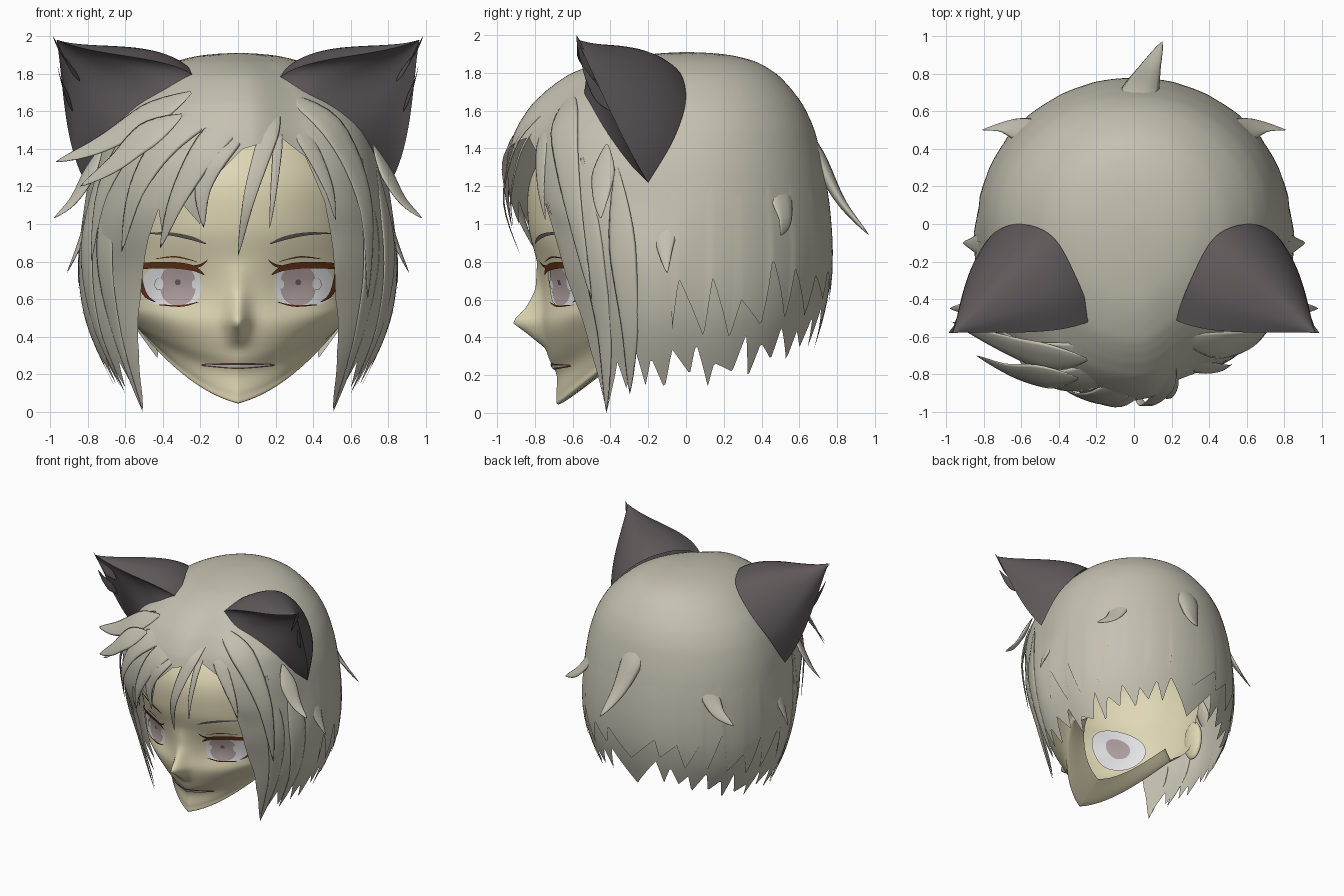
import bpy, bmesh, math, random
from mathutils import Vector

if "Cube" in bpy.data.objects:
    bpy.data.objects.remove(bpy.data.objects["Cube"])

random.seed(4)

def material(name, *rgb):
    m = bpy.data.materials.new(name)
    m.diffuse_color = (*rgb, 1)
    m.use_nodes = True
    m.node_tree.nodes["Principled BSDF"].inputs["Base Color"].default_value = m.diffuse_color
    return m

HAIR = material("ash_hair", .56, .53, .44)
SKIN = material("pale_skin", .74, .68, .46)
EARS = material("dark_fur", .115, .098, .102)
WHITE = material("eye_white", .86, .86, .88)
IRIS = material("iris_pink_grey", .46, .37, .37)
PUPIL = material("pupil_grey", .16, .11, .11)
LASH = material("lash_brown", .13, .035, .01)
BROW = material("brow_grey", .12, .10, .085)
MOUTH = material("mouth_brown", .13, .06, .045)

def smoothstep(a, b, x):
    t = max(0, min(1, (x - a) / (b - a)))
    return t * t * (3 - 2 * t)

def curve(pts, t):
    """Catmull-Rom through pts, t in 0..1"""
    n = len(pts) - 1
    i = min(int(t * n), n - 1)
    f = t * n - i
    p = [Vector(pts[max(0, min(n, i + k))]) for k in (-1, 0, 1, 2)]
    return .5 * (2 * p[1] + (p[2] - p[0]) * f + (2 * p[0] - 5 * p[1] + 4 * p[2] - p[3]) * f * f
                 + (3 * p[1] - p[0] - 3 * p[2] + p[3]) * f ** 3)

def linear(table, x):
    for a, b in zip(table, table[1:]):
        if x <= b[0]:
            t = max(0, (x - a[0]) / (b[0] - a[0]))
            return [p + (q - p) * t for p, q in zip(a[1:], b[1:])]
    return list(table[-1][1:])

def grid(name, fn, nu, nv, mat, skip=None):
    """Smooth sheet from a function of u, v in 0..1"""
    bm = bmesh.new()
    g = [[bm.verts.new(fn(i / nu, j / nv)) for j in range(nv + 1)] for i in range(nu + 1)]
    for i in range(nu):
        for j in range(nv):
            q = (g[i][j], g[i + 1][j], g[i + 1][j + 1], g[i][j + 1])
            if skip and skip(sum((v.co for v in q), Vector()) / 4):
                continue
            bm.faces.new(q)
    bmesh.ops.remove_doubles(bm, verts=bm.verts, dist=.0003)
    bmesh.ops.recalc_face_normals(bm, faces=bm.faces)
    me = bpy.data.meshes.new(name)
    bm.to_mesh(me)
    bm.free()
    me.materials.append(mat)
    for p in me.polygons:
        p.use_smooth = True
    ob = bpy.data.objects.new(name, me)
    bpy.context.collection.objects.link(ob)
    return ob

def strand(name, pts, w, mat=HAIR, thick=.14):
    """Flat lock along a path, pointed at both ends, lying against the head"""
    def fn(u, v):
        p = curve(pts, v)
        tan = (curve(pts, min(1, v + .02)) - curve(pts, max(0, v - .02))).normalized()
        out = p - Vector((0, 0, .9))
        out = (out - tan * out.dot(tan)).normalized()
        r = w * smoothstep(-.08, .35, v) * (1 - v ** 1.8) + .0005
        a = u * math.tau
        return p + tan.cross(out) * r * math.cos(a) + out * r * thick * math.sin(a)
    return grid(name, fn, 10, 16, mat)

# ---- face mask: rows of (height, jaw rise, half width, front y, side y)
ROWS = [(.2, .27, .4, -.45, -.1), (.05, .37, .5, -.66, -.15), (.09, .36, .53, -.685, -.15),
        (.2, .28, .58, -.685, -.15), (.3, .2, .61, -.73, -.15), (.45, .1, .64, -.765, -.14),
        (.6, .03, .66, -.765, -.13), (.8, 0, .68, -.79, -.12), (1.0, 0, .7, -.835, -.1),
        (1.25, 0, .68, -.82, -.1), (1.5, 0, .56, -.66, -.1)]
NOSE = [(.34, 0), (.42, .08), (.48, .155), (.55, .09), (.65, .03), (.8, 0)]

def face_pt(a, v):
    z, k, w, yf, yb = curve(ROWS, v)
    s, c = abs(math.sin(a)), math.cos(a)
    x = w * math.sin(a)
    # the jaw narrows to a point, the brow is round
    point = 1 - smoothstep(.05, .5, z)
    c = math.copysign(abs(c) ** (1 + .5 * point), c)
    if c > 0:
        c += (1 - s - c) * .35 * point
    y = yb + (yf - yb) * c
    z += k * (.65 * s * s + .35 * s)
    if v > .15:
        y -= linear(NOSE, z)[0] * math.exp(-(x / .055) ** 2)
        y += .04 * math.exp(-((abs(x) - .3) / .17) ** 2 - ((z - .66) / .15) ** 2)
    return Vector((x, y, z))

def on_face(x, z, off):
    lo, hi = .1, 1
    for _ in range(22):
        v = (lo + hi) / 2
        p = face_pt(math.asin(max(-1, min(1, x / curve(ROWS, v)[2]))), v)
        lo, hi = (v, hi) if p.z < z else (lo, v)
    return Vector((x, p.y - off, z))

def face_fn(u, v):
    s = 2 * u - 1
    return face_pt(math.copysign(abs(s) ** 1.4, s) * math.radians(98), v)

grid("face", face_fn, 64, 60, SKIN,
     lambda c: c.y < -.3 and ((abs(c.x) - .335) / .12) ** 2 + ((c.z - .67) / .08) ** 2 < 1)

# ---- painted face details
def patch(name, x, z, rx, rz, off, mat, power=2):
    def fn(u, v):
        c, s = math.cos(u * math.tau), math.sin(u * math.tau)
        e = lambda t: math.copysign(abs(t) ** (2 / power), t)
        return on_face(x + rx * v * e(c), z + rz * v * e(s), off)
    grid(name, fn, 32, 5, mat)

def ribbon(name, pts, off, mat, sx=1):
    def fn(u, v):
        p = curve(pts, u)
        t = (curve(pts, min(1, u + .02)) - curve(pts, max(0, u - .02))).normalized()
        d = (v - .5) * max(p[2], .001)
        return on_face(sx * (p[0] - t[1] * d), p[1] + t[0] * d, off)
    grid(name, fn, 24, 2, mat)

for sx in (1, -1):
    patch("eye_white", sx * .35, .67, .155, .105, .006, WHITE, 3)
    patch("iris", sx * .32, .675, .095, .108, .010, IRIS, 2.3)
    patch("pupil", sx * .32, .69, .014, .014, .014, PUPIL, 4)
    patch("eye_glint_outer", sx * .42, .68, .024, .032, .014, WHITE)
    patch("eye_glint_inner", sx * .23, .68, .016, .024, .014, WHITE)
    patch("eye_back", sx * .34, .68, .19, .2, -.03, WHITE)
    patch("iris_back", sx * .34, .68, .09, .1, -.038, IRIS)
    ribbon("upper_lash", [(.18, .73, .005), (.24, .765, .03), (.34, .78, .035), (.45, .78, .035),
                          (.54, .775, .03)], .014, LASH, sx)
    ribbon("outer_lash", [(.535, .79, .03), (.525, .7, .035), (.49, .62, .02), (.44, .585, .004)], .015, LASH, sx)
    ribbon("lower_lash", [(.21, .585, .003), (.3, .565, .01), (.42, .57, .004)], .014, LASH, sx)
    ribbon("inner_lash", [(.16, .81, .002), (.2, .78, .014), (.27, .765, .02)], .015, LASH, sx)
    ribbon("eyelid_crease", [(.22, .8, .003), (.33, .825, .008), (.44, .815, .003)], .008, LASH, sx)
    ribbon("eyebrow", [(.17, .895, .006), (.25, .925, .02), (.37, .948, .016), (.51, .95, .003)], .008, BROW, sx)
    # hidden side ear
    bpy.ops.mesh.primitive_uv_sphere_add(segments=16, ring_count=10, location=(sx * .69, -.08, .65))
    ob = bpy.context.object
    ob.name = "side_ear"
    ob.scale = (.045, .1, .17)
    ob.data.materials.append(SKIN)
    bpy.ops.object.shade_smooth()
ribbon("mouth", [(-.195, .25, .012), (0, .245, .032), (.195, .25, .012)], .006, MOUTH)
ribbon("teeth", [(-.17, .25, .003), (0, .243, .015), (.17, .25, .003)], .01, WHITE)

# ---- hair shell: (height, half width, front depth, back depth)
HEAD = [(0, .57, .72, .55), (.2, .67, .68, .63), (.4, .77, .69, .7), (.6, .82, .73, .755),
        (.8, .83, .82, .775), (1.0, .825, .92, .77), (1.2, .805, .965, .75), (1.4, .765, .945, .71),
        (1.6, .68, .86, .65), (1.75, .55, .71, .54), (1.85, .38, .5, .41), (1.89, .25, .28, .27),
        (1.905, .13, .13, .15), (1.911, 0, 0, 0)]

def hair_pt(deg, z, lift=0):
    h = min(.11, (1.911 - z) * .5)          # soften the profile between its points
    w, f, b = (sum(c) / 5 for c in zip(*(linear(HEAD, z + h * k / 2) for k in (-2, -1, 0, 1, 2))))
    f *= 1 - .09 * smoothstep(5, 30, deg) * (1 - smoothstep(60, 90, deg)) * smoothstep(.7, 1, z)
    d = abs(deg)
    w *= 1 + .06 * (1 - smoothstep(70, 98, d)) * (1 - smoothstep(.75, 1.15, z))
    full = smoothstep(15, 45, d) * (1 - smoothstep(50, 80, d)) * smoothstep(.7, 1.1, z) * (1 - smoothstep(1.45, 1.75, z))
    w, f = w * (1 + .06 * full), f * (1 + .06 * full)
    s, c = math.sin(math.radians(deg)), math.cos(math.radians(deg))
    return Vector(((w + lift) * s, -((f if c > 0 else b) + lift) * c, z))

def jags(start, tip, lo, hi, gap):
    """Random points of hair around one side, up to the middle of the back"""
    a, out = start, []
    while a < 172:
        t = tip(a) + random.uniform(-.04, .07)
        out += [(a, t), (a + random.uniform(2, 5), t + random.uniform(lo, hi))]
        a += random.uniform(*gap)
    return out + [(180, tip(180))]

# ragged lower edge: fringe with open forehead, long front locks, points around the back
FRINGE = [(-33, .92), (-30, 1.08), (-27, .9), (-22, 1.12), (-14, 1.0), (-9, 1.25), (2, 1.4),
          (18, 1.46), (27, 1.36), (33, 1.12)]
side = [(37, .6), (43, .32), (54, .01), (58, .27), (63, .13), (67, .33)]
side += jags(72, lambda a: .16 + .13 * smoothstep(105, 160, a), .1, .22, (8, 12))
EDGE = [(-d, z) for d, z in reversed(side)] + FRINGE + side

def hair_fn(u, v):
    deg = u * 360 - 180
    low = linear(EDGE, deg)[0]
    return hair_pt(deg, 1.911 - (1.911 - low) * v ** 1.8)
grid("hair_cap", hair_fn, 360, 48, HAIR)

# upper layer of hair over the sides and back, with its own ragged edge
LAYER = jags(84, lambda a: .42 + .12 * smoothstep(100, 170, a), .15, .36, (11, 17))
def layer_fn(sx):
    def fn(u, v):
        deg = 84 + 96 * u
        low = linear(LAYER, deg)[0]
        return hair_pt(sx * deg, 1.4 - (1.4 - low) * v, -.004 + .014 * v)
    return fn

# fringe locks sweeping from the parting, as (angle, height) paths
LOCKS = [([(20, 1.62), (12, 1.45), (4, 1.13), (0, .83)], .06),
         ([(20, 1.6), (16, 1.4), (13, 1.15), (11, .98)], .03),
         ([(22, 1.62), (29, 1.42), (34, 1.2), (35, 1.02)], .06),
         ([(15, 1.7), (-10, 1.45), (-22, 1.15), (-27, .87)], .1),
         ([(15, 1.68), (-6, 1.42), (-13, 1.2), (-12, .98)], .09),
         ([(10, 1.72), (-25, 1.5), (-38, 1.2), (-42, .85)], .11),
         ([(0, 1.76), (-40, 1.55), (-55, 1.2), (-58, .8)], .11),
         ([(25, 1.7), (42, 1.5), (50, 1.1), (50, .6)], .11)]
for path, w in LOCKS:
    n = len(path) - 1
    strand("fringe_lock", [hair_pt(d, z, -.015 + .055 * (i / n)) for i, (d, z) in enumerate(path)], w)

for sx in (1, -1):
    grid("hair_layer", layer_fn(sx), 110, 14, HAIR)
    # long locks beside the face
    for path, w in (([(53, 1.35), (53, .85), (52, .42), (54, .0)], .085),
                    ([(66, 1.3), (66, .85), (65, .45), (65, .1)], .09)):
        strand("side_lock", [hair_pt(sx * d, z, .004) for d, z in path], w)
    # tufts sticking out
    for pts, w in (([(.72, -.42, 1.42), (.8, -.44, 1.25), (.88, -.45, 1.12), (.98, -.45, 1.03)], .08),
                   ([(.5, .47, 1.35), (.58, .5, 1.15), (.68, .52, 1.02), (.81, .5, .94)], .09),
                   ([(.77, -.1, 1.1), (.82, -.11, .95), (.86, -.11, .85), (.91, -.1, .74)], .07)):
        strand("hair_tuft", [(sx * x, y, z) for x, y, z in pts], w, HAIR, .25)
strand("back_tuft", [(0, .56, 1.6), (.03, .7, 1.35), (.08, .82, 1.12), (.15, .97, .94)], .12, HAIR, .4)
strand("left_tuft_high", [(-.25, -.72, 1.7), (-.5, -.7, 1.56), (-.74, -.62, 1.42), (-.97, -.52, 1.33)], .12)
strand("left_tuft_low", [(-.3, -.82, 1.58), (-.5, -.81, 1.46), (-.66, -.78, 1.32), (-.84, -.7, 1.2)], .11)

# ---- animal ears: back cone and hollow front meeting at the tip
TIP = Vector((.965, -.58, 1.98))
CORE = Vector((.58, -.25, 1.55))
BACK = [(.22, -.51, 1.78), (.3, -.3, 1.86), (.43, -.07, 1.84), (.61, 0, 1.68), (.76, -.06, 1.46), (.81, -.2, 1.22)]
FRONT = [(.22, -.51, 1.78), (.38, -.54, 1.66), (.62, -.44, 1.47), (.81, -.2, 1.22)]
for sx in (1, -1):
    def shell(base, hollow):
        def fn(u, v):
            b = curve(base, u)
            p = b.lerp(TIP, v) + (b - CORE) * .7 * v * (1 - v) ** 1.6
            p.z -= .16 * v * v * (1 - v) * (1 - u)
            p.y += hollow * math.sin(math.pi * u) * v * (1 - v)
            return Vector((sx * p.x, p.y, p.z))
        return fn
    grid("animal_ear_back", shell(BACK, 0), 28, 18, EARS)
    grid("animal_ear_hollow", shell(FRONT, .5), 20, 18, EARS)
    for pts, w in (([(.84, -.47, 1.76), (.89, -.51, 1.83), (.94, -.55, 1.91), (.985, -.58, 2.0)], .04),
                   ([(.88, -.4, 1.6), (.91, -.46, 1.68), (.94, -.51, 1.76), (.96, -.55, 1.84)], .035)):
        strand("ear_fur_tip", [(sx * x, y, z) for x, y, z in pts], w, EARS)
